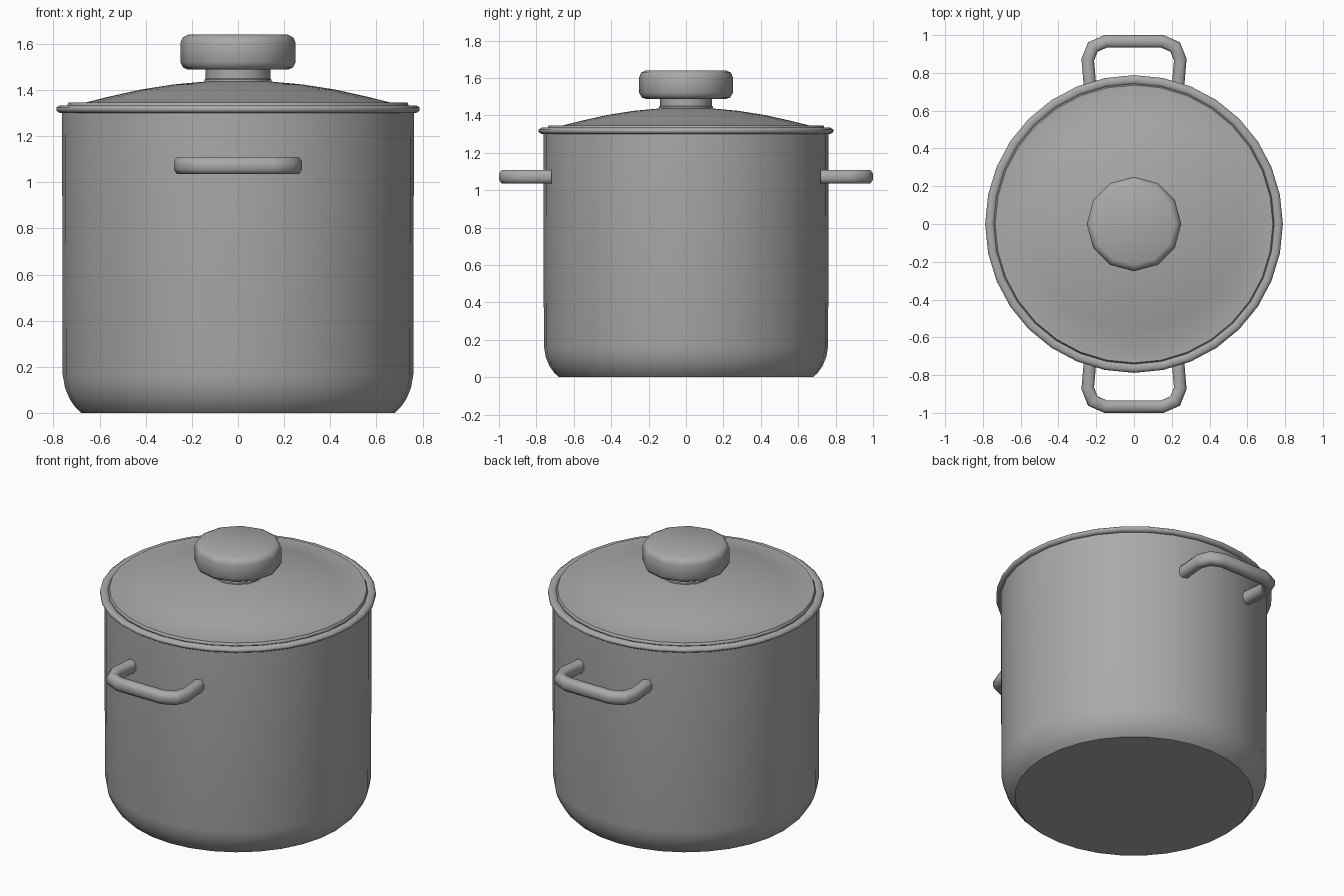
import bpy, bmesh, math
from mathutils import Vector

cube = bpy.data.objects.get("Cube")
if cube:
    bpy.data.objects.remove(cube, do_unlink=True)

steel = bpy.data.materials.new("steel grey")
steel.use_nodes = True
GREY = (0.4, 0.4, 0.4, 1)
steel.diffuse_color = GREY
steel.node_tree.nodes["Principled BSDF"].inputs["Base Color"].default_value = GREY


def finish(name, bm, angle):
    """Turn a bmesh into a shaded object."""
    bmesh.ops.remove_doubles(bm, verts=bm.verts, dist=0.0001)
    bmesh.ops.recalc_face_normals(bm, faces=bm.faces)
    mesh = bpy.data.meshes.new(name)
    bm.to_mesh(mesh)
    bm.free()
    mesh.materials.append(steel)
    ob = bpy.data.objects.new(name, mesh)
    bpy.context.collection.objects.link(ob)
    bpy.ops.object.select_all(action='DESELECT')
    ob.select_set(True)
    bpy.context.view_layer.objects.active = ob
    bpy.ops.object.shade_smooth_by_angle(angle=math.radians(angle))
    return ob


def skin(bm, rings, closed):
    """Bridge successive rings of points with quads."""
    rows = [[bm.verts.new(p) for p in ring] for ring in rings]
    n = len(rows[0])
    pairs = list(zip(rows, rows[1:]))
    if closed:
        pairs.append((rows[-1], rows[0]))
    for a, b in pairs:
        for i in range(n):
            j = (i + 1) % n
            bm.faces.new((a[i], a[j], b[j], b[i]))
    return rows


def lathe(name, profile, sides, angle=40, closed=False):
    """Spin a (radius, height) profile about z, capping open ends."""
    bm = bmesh.new()
    turn = [math.tau * i / sides for i in range(sides)]
    rings = [[(r * math.cos(t), r * math.sin(t), z) for t in turn] for r, z in profile]
    rows = skin(bm, rings, closed)
    if not closed:
        bm.faces.new(rows[0])
        bm.faces.new(rows[-1])
    return finish(name, bm, angle)


# Pot body: rounded foot, straight wall, hollow inside
lathe("pot_body", [
    (0.68, 0), (0.705, 0.024), (0.73, 0.06), (0.75, 0.108), (0.76, 0.165),
    (0.763, 1.31), (0.735, 1.31), (0.735, 0.16), (0.67, 0.03)], 32)

# Rolled rim around the mouth
rim = [(0.763 + 0.027 * math.cos(a), 1.317 + 0.018 * math.sin(a))
       for a in (math.tau * (i + 0.5) / 8 for i in range(8))]
lathe("pot_rim", rim, 32, 60, closed=True)

# Domed lid with a flat lip
lathe("lid", [
    (0.70, 1.31), (0.735, 1.315), (0.742, 1.33), (0.735, 1.345), (0.66, 1.346),
    (0.56, 1.371), (0.42, 1.402), (0.28, 1.424), (0.15, 1.436), (0.04, 1.44)], 32)

# Lid knob on its neck
lathe("knob_neck", [(0.145, 1.42), (0.145, 1.445), (0.14, 1.45), (0.14, 1.5)], 12)
lathe("knob", [
    (0.215, 1.488), (0.237, 1.496), (0.25, 1.52), (0.25, 1.605),
    (0.24, 1.628), (0.215, 1.64)], 12, 50)


# Bent side handles with a rounded oblong section
def handle(name, side):
    half = [(0.232, 0.72), (0.245, 0.87), (0.218, 0.937), (0.15, 0.967)]
    path = [Vector((x, y, 0)) for x, y in half]
    path += [Vector((-p.x, p.y, 0)) for p in reversed(path)]
    section = [(0.033, 0.016), (0.019, 0.037), (-0.019, 0.037), (-0.033, 0.016),
               (-0.033, -0.016), (-0.019, -0.037), (0.019, -0.037), (0.033, -0.016)]
    rings = []
    for i, p in enumerate(path):
        before = (p - path[i - 1]).normalized() if i else Vector((0, 1, 0))
        after = (path[i + 1] - p).normalized() if i < len(path) - 1 else Vector((0, -1, 0))
        along = (before + after).normalized()
        across = Vector((along.y, -along.x, 0)) / max(along.dot(after), 0.5)
        rings.append([(p.x + across.x * u, side * (p.y + across.y * u), 1.072 + v)
                      for u, v in section])
    bm = bmesh.new()
    rows = skin(bm, rings, False)
    bm.faces.new(rows[0])
    bm.faces.new(rows[-1])
    finish(name, bm, 65)


handle("front_handle", -1)
handle("back_handle", 1)
